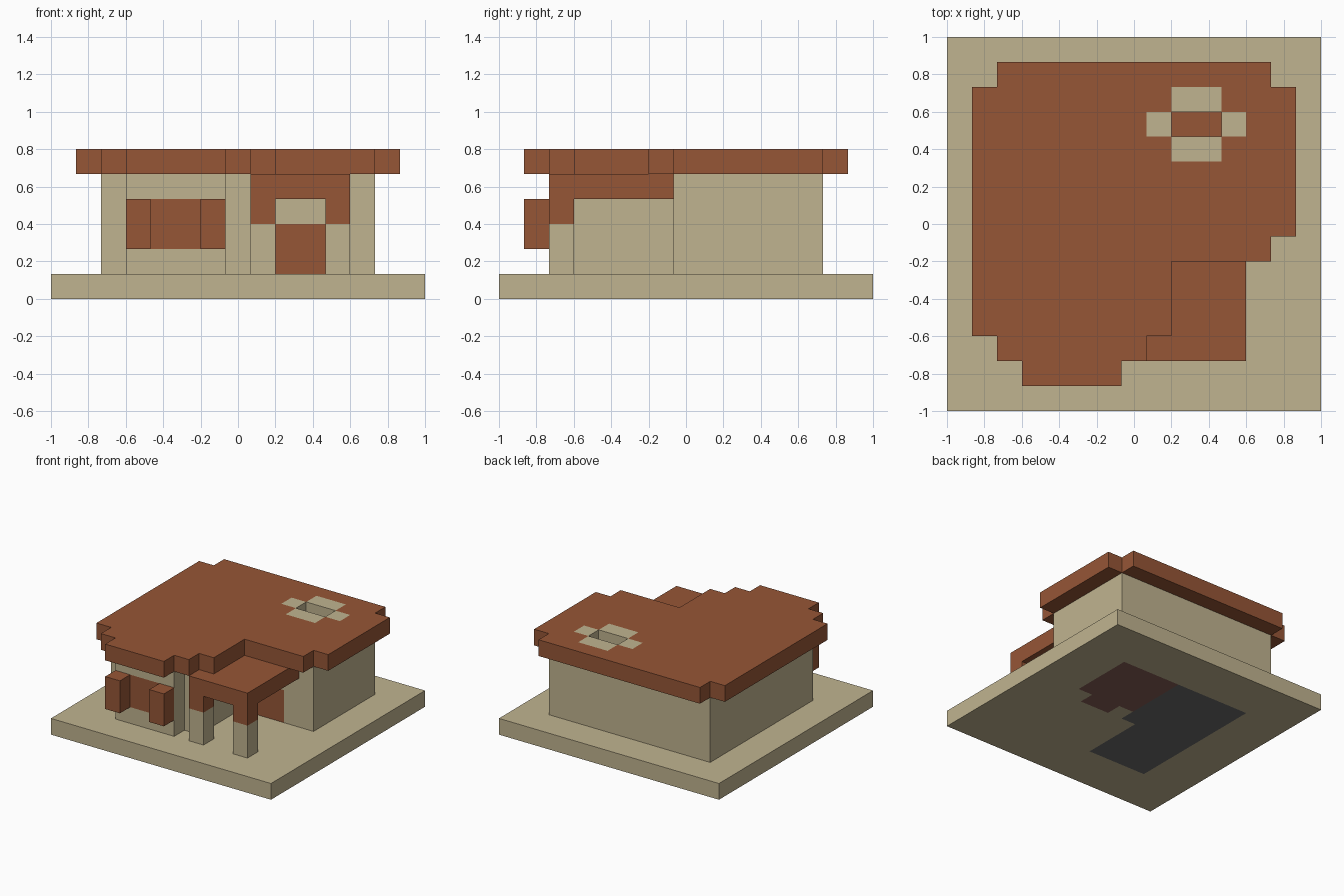
import bpy, bmesh, math
from mathutils import Vector

if "Cube" in bpy.data.objects:
    bpy.data.objects.remove(bpy.data.objects["Cube"])

U = 2 / 15                      # block size; the plot is 15 x 15 blocks


def material(name, rgb):
    m = bpy.data.materials.new(name)
    m.diffuse_color = (*rgb, 1)
    m.use_nodes = True
    m.node_tree.nodes["Principled BSDF"].inputs["Base Color"].default_value = m.diffuse_color
    return m


TAN = material("sandstone", (0.53, 0.455, 0.278))
BRICK = material("brick_red", (0.305, 0.093, 0.037))
WOOD = material("dull_wood", (0.235, 0.112, 0.093))
GREY = material("grey_stone", (0.147, 0.147, 0.147))

cells = {}                      # block -> part name
parts = {}                      # part name -> material


def blocks(x0, x1, y0, y1, z0, z1):
    return [(x, y, z) for x in range(x0, x1) for y in range(y0, y1) for z in range(z0, z1)]


def part(name, mat, *boxes):
    """Fill boxes with a part; later parts replace earlier ones."""
    parts[name] = mat
    for b in boxes:
        for c in blocks(*b):
            cells[c] = name


def carve(*boxes):
    for b in boxes:
        for c in blocks(*b):
            cells.pop(c, None)


# Ground slab with two inlaid room floors
part("base", TAN, (0, 15, 0, 15, 0, 1))
part("stone_floor", GREY, (3, 8, 7, 12, 0, 1), (3, 7, 3, 7, 0, 1))
part("wood_floor", WOOD, (8, 12, 8, 12, 0, 1), (9, 11, 7, 8, 0, 1))

# L-shaped house with a shallow front bay, hollow inside
part("walls", TAN, (2, 13, 7, 13, 1, 5), (2, 8, 3, 7, 1, 5), (3, 7, 2, 3, 1, 5))
carve((3, 12, 8, 12, 1, 5), (3, 7, 3, 8, 1, 5))

# Door, window and shutters
part("door", BRICK, (9, 11, 7, 8, 1, 3))
part("window", BRICK, (4, 6, 2, 3, 2, 4))
part("shutters", BRICK, (3, 4, 1, 2, 2, 4), (6, 7, 1, 2, 2, 4))

# Porch
part("porch_posts", TAN, (8, 9, 2, 3, 1, 3), (11, 12, 2, 3, 1, 3))
part("porch_roof", BRICK, (8, 12, 2, 7, 4, 5), (8, 9, 2, 3, 3, 4), (11, 12, 2, 3, 3, 4))

# Stepped flat roof
part("roof", BRICK,
     (1, 14, 7, 13, 5, 6), (2, 13, 13, 14, 5, 6), (1, 13, 6, 7, 5, 6),
     (1, 9, 3, 6, 5, 6), (2, 8, 2, 3, 5, 6), (3, 7, 1, 2, 5, 6))

# Chimney shaft flush with the roof, and its hearth
part("chimney", TAN, (9, 11, 10, 11, 1, 6), (9, 11, 12, 13, 1, 6),
     (8, 9, 11, 12, 1, 6), (11, 12, 11, 12, 1, 6))
carve((9, 11, 11, 12, 1, 6))
part("hearth", BRICK, (9, 11, 11, 12, 1, 2))


def build(name, mat):
    """Make one mesh from the exposed block faces of a part."""
    bm = bmesh.new()
    verts = {}

    def vert(p):
        key = tuple(round(v) for v in p)
        if key not in verts:
            verts[key] = bm.verts.new(((key[0] - 7.5) * U, (key[1] - 7.5) * U, key[2] * U))
        return verts[key]

    for c, owner in cells.items():
        if owner != name:
            continue
        for axis in range(3):
            for sign in (-1, 1):
                n = Vector((0, 0, 0))
                n[axis] = sign
                if tuple(int(a + b) for a, b in zip(c, n)) in cells:
                    continue
                a = Vector((0, 0, 0))
                a[(axis + 1) % 3] = 0.5
                b = n.cross(a)
                mid = Vector(c) + Vector((0.5, 0.5, 0.5)) + n * 0.5
                bm.faces.new([vert(mid + p) for p in (-a - b, a - b, a + b, b - a)])
    # Merge flat runs of blocks into large faces
    bmesh.ops.dissolve_limit(bm, angle_limit=math.radians(1),
                             verts=bm.verts[:], edges=bm.edges[:])
    me = bpy.data.meshes.new(name)
    bm.to_mesh(me)
    bm.free()
    me.materials.append(mat)
    bpy.context.collection.objects.link(bpy.data.objects.new(name, me))


for part_name, part_mat in parts.items():
    build(part_name, part_mat)
